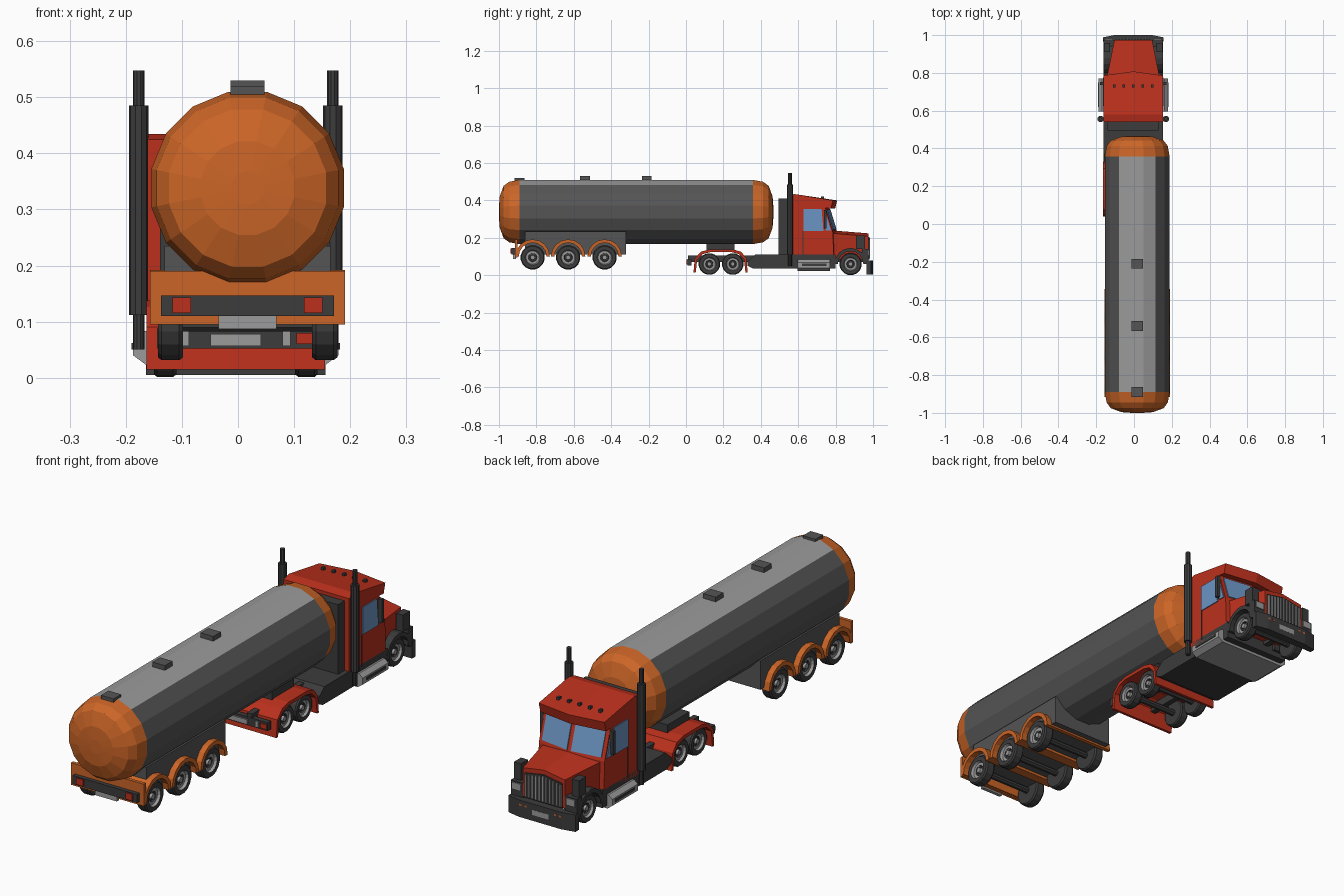
import bpy, math
from mathutils import Vector

if "Cube" in bpy.data.objects:
    bpy.data.objects.remove(bpy.data.objects["Cube"])


def mat(name, *rgb):
    m = bpy.data.materials.new(name)
    m.diffuse_color = (*rgb, 1)
    m.use_nodes = True
    m.node_tree.nodes["Principled BSDF"].inputs["Base Color"].default_value = m.diffuse_color
    return m


RED = mat("red", .5, .03, .012)
ORANGE = mat("orange", .6, .13, .02)
DARK = mat("dark", .045, .045, .045)
MID = mat("mid_grey", .09, .09, .09)
LIGHT = mat("light_grey", .33, .33, .33)
BLUE = mat("glass", .15, .3, .55)
TX, CX = 0.017, -0.004      # trailer and tractor centre lines


def mesh(name, verts, faces, mats, idx=None):
    me = bpy.data.meshes.new(name)
    me.from_pydata([tuple(v) for v in verts], [], faces)
    for m in mats:
        me.materials.append(m)
    if idx:
        me.polygons.foreach_set("material_index", idx)
    ob = bpy.data.objects.new(name, me)
    bpy.context.collection.objects.link(ob)
    import bmesh
    bm = bmesh.new()
    bm.from_mesh(me)
    bmesh.ops.recalc_face_normals(bm, faces=bm.faces)
    bm.to_mesh(me)
    bm.free()
    return ob


def loft(name, sections, m):
    """Closed sections with equal point counts, joined and capped."""
    n, k = len(sections[0]), len(sections)
    faces = [tuple(range(n)), tuple(range((k - 1) * n, k * n))]
    for s in range(k - 1):
        for i in range(n):
            j = (i + 1) % n
            faces.append((s*n + i, s*n + j, s*n + n + j, s*n + n + i))
    return mesh(name, [p for s in sections for p in s], faces, [m])


def side_prism(name, yz, x0, x1, m):
    return loft(name, [[(x, y, z) for y, z in yz] for x in (x0, x1)], m)


def box(name, x0, x1, y0, y1, z0, z1, m):
    return side_prism(name, [(y0, z0), (y1, z0), (y1, z1), (y0, z1)], x0, x1, m)


def pair(name, c, a, b, y0, y1, z0, z1, m):
    """Mirrored boxes, a..b away from centre line c."""
    for s, side in ((-1, "left"), (1, "right")):
        box(f"{side}_{name}", c + s*a, c + s*b, y0, y1, z0, z1, m)


def sheet(name, outer, inner, x0, x1, m):
    """Bent sheet between two side-view paths."""
    n = len(outer)
    v = [(x, y, z) for x in (x0, x1) for p in (outer, inner) for y, z in p]
    f = []
    for i in range(n - 1):
        a, b, c, d = i, n + i, 2*n + i, 3*n + i
        f += [(a, a+1, b+1, b), (c, c+1, d+1, d), (a, a+1, c+1, c), (b, b+1, d+1, d)]
    for e in (0, n - 1):
        f.append((e, n + e, 3*n + e, 2*n + e))
    return mesh(name, v, f, [m])


def lathe(name, prof, n, origin, axis, mats, pick, phase=0.5):
    """Revolve (radius, position) profile; axis is 'x', 'y' or 'z'."""
    v, f, idx = [], [], []
    for r, h in prof:
        for i in range(n):
            t = 2 * math.pi * (i + phase) / n
            a, b = r * math.sin(t), r * math.cos(t)
            p = {"x": (h, a, b), "y": (a, h, b), "z": (a, b, h)}[axis]
            v.append(Vector(origin) + Vector(p))
    for k in range(len(prof) - 1):
        for i in range(n):
            j = (i + 1) % n
            f.append((k*n + i, k*n + j, k*n + n + j, k*n + n + i))
            idx.append(pick(k, i))
    f += [tuple(range(n)), tuple(range(len(v) - n, len(v)))]
    idx += [pick(0, 0), pick(len(prof) - 2, 0)]
    return mesh(name, v, f, mats, idx)


def panel(name, quad, m, t=0.004):
    q = [Vector(p) for p in quad]
    nrm = (q[1] - q[0]).cross(q[3] - q[0]).normalized() * t
    return loft(name, [[p - nrm for p in q], [p + nrm for p in q]], m)


def arc(cy, cz, r, n=8):
    return [(cy - r*math.cos(math.pi*i/n), cz + r*math.sin(math.pi*i/n)) for i in range(n + 1)]


def axle(name, cx, y, z, r, inner, outer):
    w = outer - inner
    prof = [(r*.6, 0), (r*.92, 0), (r, w*.15), (r, w*.85), (r*.92, w), (r*.62, w),
            (r*.55, w*.75), (r*.36, w*.75), (r*.32, w*.6), (r*.2, w*.6), (r*.18, w*.85)]
    cols = [0, 0, 0, 0, 0, 1, 1, 0, 0, 1]
    for s, side in ((-1, "left"), (1, "right")):
        lathe(f"{side}_{name}_wheel", [(a, s*(inner + h)) for a, h in prof], 16,
              (cx, y, z), "x", [DARK, LIGHT], lambda k, i: cols[k])
    lathe(name + "_axle", [(.014, -inner - .01), (.014, inner + .01)], 8, (cx, y, z), "x",
          [DARK], lambda k, i: 0)


# tank shell with domed ends
cap = [(.03, 0), (.085, .004), (.143, .025), (.165, .055), (.175, .11)]
prof = [(r, -1 + h) for r, h in cap] + [(r, .467 - h) for r, h in reversed(cap)]
lathe("tank", prof, 16, (TX, 0, .338), "y", [ORANGE, MID, LIGHT],
      lambda k, i: 0 if k != 4 else (2 if i in (14, 15, 0) else 1))
for i, (y, z) in enumerate([(-.89, .52), (-.54, .53), (-.21, .53)]):
    box(f"tank_hatch_{i}", TX - .03, TX + .03, y - .026, y + .026, .49, z, MID)

# trailer running gear
box("trailer_subframe", TX - .148, TX + .148, -.86, -.32, .11, .235, MID)
outer, inner = [(-.925, .1)], [(-.925, .115)]
outer, inner = [], []
for i, y in enumerate((-.82, -.63, -.435)):
    axle(f"trailer_{i}", TX, y, .095, .065, .115, .16)
    outer += arc(y, .1, .092)
    inner += arc(y, .1, .074)
sheet("trailer_fender", outer, inner, TX - .174, TX + .174, ORANGE)
box("trailer_rear_panel", TX - .174, TX + .174, -.915, -.9, .095, .19, ORANGE)
box("rear_light_bar", TX - .154, TX + .154, -.932, -.914, .11, .147, DARK)
pair("trailer_lamp", TX, .101, .134, -.937, -.93, .115, .143, RED)
box("trailer_plate", TX - .052, TX + .052, -.925, -.91, .087, .11, LIGHT)

# tractor chassis
pair("frame_rail", CX, .04, .065, .01, .95, .07, .105, DARK)
box("rear_crossbar", CX - .14, CX + .14, .008, .03, .052, .088, DARK)
pair("tail_lamp", CX, .108, .138, .002, .01, .06, .08, RED)
pair("reverse_lamp", CX, .083, .098, .002, .01, .057, .083, LIGHT)
box("tractor_plate", CX - .045, CX + .045, .002, .01, .057, .078, LIGHT)
side_prism("chassis_deck", [(.33, .05), (.36, .035), (.8, .035), (.8, .11), (.37, .11),
                            (.33, .075)], CX - .157, CX + .157, DARK)
box("fifth_wheel", CX - .09, CX + .09, .11, .26, .13, .17, DARK)
sheet("drive_fender",
      [(.04, .015), (.047, .09), (.08, .126), (.125, .138), (.25, .138), (.295, .126), (.323, .09), (.33, .015)],
      [(.052, .015), (.06, .085), (.09, .113), (.128, .123), (.247, .123), (.283, .113), (.31, .085), (.318, .015)],
      CX - .159, CX + .159, RED)
for i, y in enumerate((.125, .25)):
    axle(f"drive_{i}", CX, y, .06, .058, .106, .146)
axle("steer", CX, .88, .06, .06, .106, .146)

# fuel tanks below the doors
tank = [(-.16, .023), (.16, .023), (.183, .04), (.183, .068), (.165, .083), (-.165, .083),
        (-.183, .068), (-.183, .04)]
loft("fuel_tank", [[(CX + x, y, z) for x, z in tank] for y in (.595, .77)], LIGHT)
pair("tank_step", CX, .15, .186, .62, .75, .05, .062, DARK)

# cab with a pointed windscreen and visor
W, V = .157, .022
side = [(.54, .09), (.79, .09), (.785, .23), (.745, .36), (.775, .357), (.786, .4), (.58, .434), (.54, .425)]
mid = [(y + (V if 0 < i < 6 else 0), z) for i, (y, z) in enumerate(side)]
loft("cab", [[(CX + x, y, z) for y, z in p] for x, p in ((-W, side), (0, mid), (W, side))], RED)
box("cab_rear_wall", CX - .135, CX + .135, .495, .545, .1, .41, DARK)
for s, sd in ((-1, "left"), (1, "right")):
    x = CX + s*W

    def screen(u, w):   # u: side to centre, w: bottom to top
        return (x + (CX - x)*u, .785 - .04*w + V*u, .23 + .13*w)
    panel(sd + "_windscreen", [screen(.1, .1), screen(.94, .1), screen(.94, .92), screen(.1, .92)], BLUE)
    panel(sd + "_door_window", [(x, .628, .237), (x, .735, .237), (x, .725, .355), (x, .628, .355)], BLUE)
    panel(sd + "_quarter_window", [(x, .745, .24), (x, .775, .24), (x, .746, .335), (x, .742, .335)], BLUE)
    panel(sd + "_door_seam", [(x, .624, .1), (x, .628, .1), (x, .628, .237), (x, .624, .237)], DARK, .002)
    box(sd + "_mirror", x, x + s*.018, .737, .752, .25, .35, DARK)
    # exhaust stack
    lathe(sd + "_exhaust", [(.01, .05), (.01, .112), (.0175, .112), (.0175, .485), (.01, .485), (.01, .548)],
          10, (CX + s*.173, .556, 0), "z", [DARK], lambda k, i: 0)
    # front fender, air filter and headlamp
    a, b = CX + s*.09, CX + s*.158
    sheet(sd + "_front_fender", arc(.88, .06, .086), arc(.88, .06, .068), a, b, DARK)
    box(sd + "_fender_nose", CX + s*.1, b, .94, .975, .07, .14, DARK)
    box(sd + "_air_filter", CX + s*.122, CX + s*.155, .91, .958, .14, .212, DARK)
    box(sd + "_headlamp", CX + s*.108, CX + s*.15, .972, .98, .105, .135, LIGHT)
for i in range(5):
    x = CX + (i - 2)*.05
    box(f"roof_marker_{i}", x - .006, x + .006, .722, .738, .405, .421, DARK)

# hood, grille and bumper


def hood(w, y, zs, zc):
    return [(CX - w, y, .085), (CX + w, y, .085), (CX + w, y, zs), (CX, y, zc), (CX - w, y, zs)]


loft("hood", [hood(.14, .775, .225, .24), hood(.1, .975, .208, .224)], RED)
loft("grille", [hood(.088, y, .19, .205) for y in (.97, .98)], DARK)
for i in range(11):
    x = CX + (i - 5)*.0165
    box(f"grille_bar_{i}", x - .004, x + .004, .975, .985, .09, .2 - abs(i - 5)*.003, LIGHT)
loft("front_bumper", [[(CX + x, y, z) for x, y in
                       ((-.16, .965), (.16, .965), (.16, .988), (.1, 1), (-.1, 1), (-.16, .988))]
                      for z in (.005, .078)], DARK)
box("front_plate", CX - .04, CX + .04, .99, 1.0005, .03, .052, LIGHT)
for s in (-1, 1):
    for x in (.07, .095):
        box(f"bumper_marker_{s}_{x}", CX + s*x - .005, CX + s*x + .005, .99, 1.0005, .055, .063, ORANGE)
